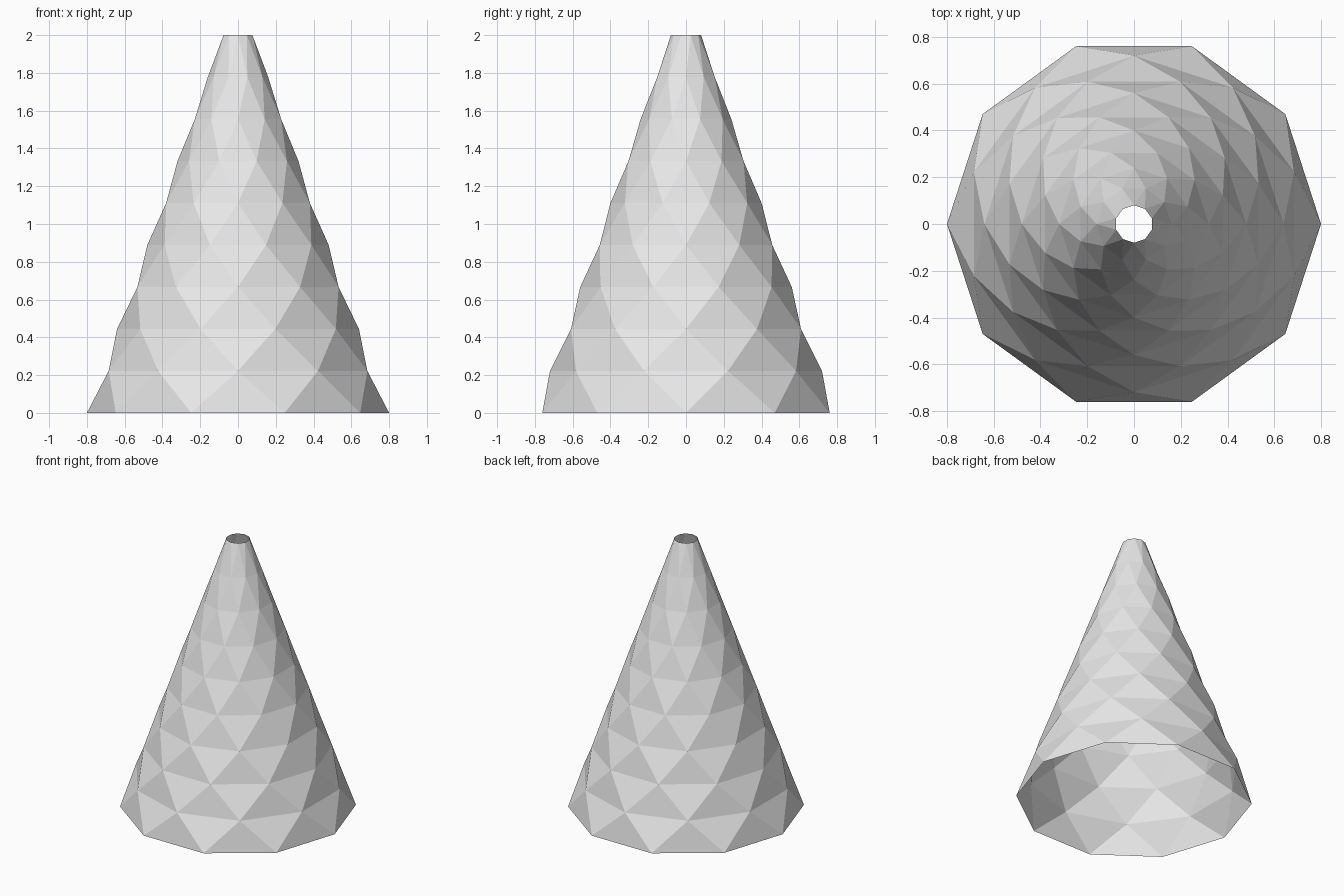
import bpy
import bmesh
from math import cos, sin, pi

cube = bpy.data.objects.get("Cube")
if cube:
    bpy.data.objects.remove(cube, do_unlink=True)

SIDES, RINGS = 10, 10
HEIGHT, BASE_RADIUS, TOP_RADIUS = 2.0, 0.8, 0.08

# Plain grey surface
grey = bpy.data.materials.new("light grey")
grey.use_nodes = True
colour = (0.8, 0.8, 0.8, 1)
grey.diffuse_color = colour
grey.node_tree.nodes["Principled BSDF"].inputs["Base Color"].default_value = colour

# Rings shrink upward, each turned half a side from the one below
bm = bmesh.new()
rings = []
for k in range(RINGS):
    t = k / (RINGS - 1)
    radius = BASE_RADIUS + (TOP_RADIUS - BASE_RADIUS) * t
    angles = [(2 * i + k % 2) * pi / SIDES for i in range(SIDES)]
    rings.append([bm.verts.new((radius * cos(a), radius * sin(a), HEIGHT * t))
                  for a in angles])

# Interlocking triangles join the rings; both ends stay open
for k, (low, high) in enumerate(zip(rings, rings[1:])):
    shift = k % 2
    for i in range(SIDES):
        j = (i + 1) % SIDES
        apex = (i + shift) % SIDES
        bm.faces.new((low[i], low[j], high[apex]))
        bm.faces.new((low[j], high[(apex + 1) % SIDES], high[apex]))

mesh = bpy.data.meshes.new("faceted_cone_shell")
bm.to_mesh(mesh)
bm.free()
mesh.materials.append(grey)
shell = bpy.data.objects.new("faceted_cone_shell", mesh)
bpy.context.collection.objects.link(shell)
